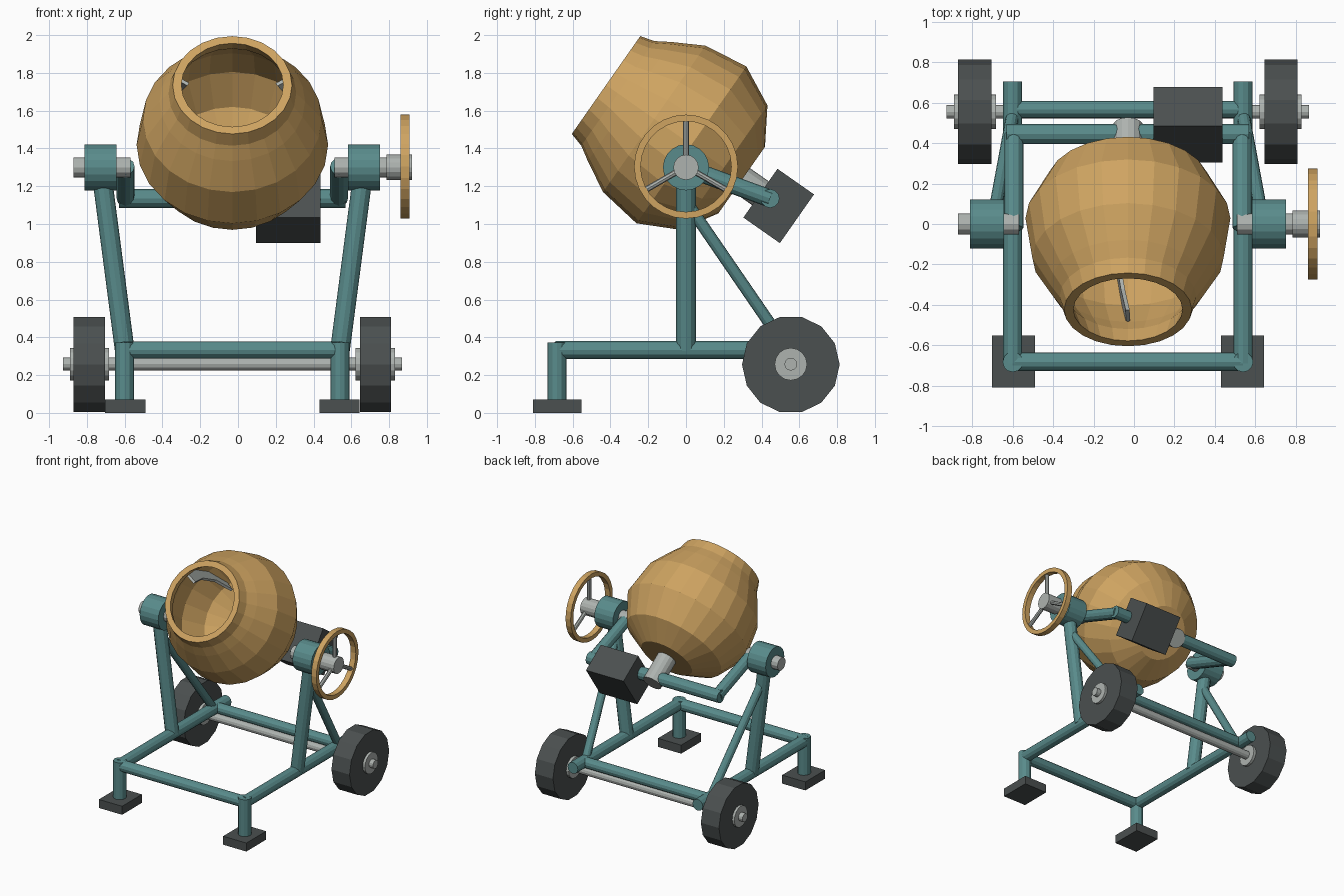
import bpy, math
from mathutils import Vector, Matrix

if "Cube" in bpy.data.objects:
    bpy.data.objects.remove(bpy.data.objects["Cube"])

CX = -0.03                                   # centre plane of the frame
O = Vector((CX, 0, 1.439))                   # point on the drum axis
TILT = Matrix.Translation(O) @ Matrix.Rotation(math.radians(55), 4, 'X')


def material(name, rgb):
    m = bpy.data.materials.new(name)
    m.diffuse_color = (*rgb, 1)
    m.use_nodes = True
    m.node_tree.nodes["Principled BSDF"].inputs["Base Color"].default_value = m.diffuse_color
    return m


TEAL = material("teal_paint", (0.10, 0.26, 0.26))
OCHRE = material("ochre_paint", (0.62, 0.37, 0.12))
DARK = material("dark_rubber", (0.07, 0.08, 0.08))
STEEL = material("steel", (0.42, 0.45, 0.43))


def mesh(name, verts, faces, mat, matrix=None):
    me = bpy.data.meshes.new(name)
    me.from_pydata(verts, [], faces)
    me.materials.append(mat)
    ob = bpy.data.objects.new(name, me)
    bpy.context.collection.objects.link(ob)
    if matrix:
        ob.matrix_world = matrix
    return ob


def rod(name, a, b, r, mat, n=12, spin=0.0):
    a, b = Vector(a), Vector(b)
    d = b - a
    rot = d.to_track_quat('Z', 'Y').to_matrix().to_4x4()
    bpy.ops.mesh.primitive_cylinder_add(vertices=n, radius=r, depth=d.length)
    ob = bpy.context.object
    ob.name = name
    ob.data.materials.append(mat)
    ob.matrix_world = Matrix.Translation((a + b) / 2) @ rot @ Matrix.Rotation(spin, 4, 'Z')
    return ob


def box(name, size, mat, matrix):
    bpy.ops.mesh.primitive_cube_add(size=1)
    ob = bpy.context.object
    ob.name = name
    ob.data.materials.append(mat)
    ob.matrix_world = matrix @ Matrix.Diagonal((*size, 1))
    return ob


def lathe(name, loop, n, mat, matrix):
    """Turn a closed (radius, height) loop about z; radius 0 points become poles."""
    verts, rings = [], []
    for r, z in loop:
        k = 1 if r == 0 else n
        rings.append([len(verts) + (i % k) for i in range(n)])
        verts += [(r * math.cos(2 * math.pi * i / n), r * math.sin(2 * math.pi * i / n), z)
                  for i in range(k)]
    faces = []
    for j, a in enumerate(rings):
        b = rings[(j + 1) % len(rings)]
        for i in range(n):
            f = list(dict.fromkeys((a[i], a[(i + 1) % n], b[(i + 1) % n], b[i])))
            if len(f) > 2:
                faces.append(f)
    return mesh(name, verts, faces, mat, matrix)


# Drum: outer wall from base to mouth, then back down the inside
drum = [(0, -.36), (.215, -.36), (.402, -.245), (.507, -.035), (.473, .205),
        (.385, .365), (.338, .44), (.316, .517), (.27, .517), (.30, .425),
        (.352, .345), (.438, .185), (.468, -.03), (.375, -.22), (.20, -.325), (0, -.325)]
lathe("drum", drum, 24, OCHRE, TILT)

# Three mixing blades inside the drum
strip = [(.36, .34), (.445, .17), (.47, -.05), (.39, -.2),
         (.30, -.2), (.37, -.05), (.35, .15), (.27, .33)]
for k in range(3):
    v = [(.13 * (h - .34) + t, -r, h) for t in (-.01, .01) for r, h in strip]
    f = []
    for i in range(3):
        q = (i, i + 1, 6 - i, 7 - i)
        f += [q[::-1], tuple(j + 8 for j in q)]
    f += [(i, (i + 1) % 8, (i + 1) % 8 + 8, i + 8) for i in range(8)]
    mesh(f"blade_{k}", v, f, STEEL, TILT @ Matrix.Rotation(k * 2 * math.pi / 3, 4, 'Z'))

# Drum hub and motor on the drum axis
rod("drum_hub", TILT @ Vector((0, 0, -.34)), TILT @ Vector((0, 0, -.59)), .077, STEEL, 16)
box("motor_box", (.342, .315, .236), DARK, TILT @ Matrix.Translation((.297, 0, -.599)))

# Cross members of yoke and frame, wheel axle
YOKE = (.445, 1.135)
rod("yoke_bar", (CX - .6, *YOKE), (CX + .6, *YOKE), .05, TEAL)
rod("front_rail", (CX - .57, -.682, .333), (CX + .57, -.682, .333), .045, TEAL)
rod("rear_rail", (CX - .57, .567, .333), (CX + .57, .567, .333), .042, TEAL)
rod("axle", (CX - .897, .555, .258), (CX + .897, .555, .258), .034, STEEL)

# Mirrored side parts
for side, s in (("left", -1), ("right", 1)):
    def P(x, y, z):
        return (CX + s * x, y, z)
    rod(f"{side}_yoke_arm", P(.565, -.02, 1.305), P(.565, *YOKE), .047, TEAL)
    rod(f"{side}_trunnion", P(.54, 0, 1.3), P(.842, 0, 1.3), .053, STEEL)
    rod(f"{side}_bearing", P(.613, 0, 1.3), P(.782, 0, 1.3), .122, TEAL, 20)
    rod(f"{side}_post", P(.57, 0, .333), P(.69, 0, 1.25), .052, TEAL)
    rod(f"{side}_brace", P(.67, 0, 1.12), P(.57, .54, .333), .032, TEAL)
    rod(f"{side}_side_rail", P(.57, -.69, .333), P(.57, .705, .333), .047, TEAL)
    rod(f"{side}_front_leg", P(.57, -.683, .05), P(.57, -.683, .373), .05, TEAL)
    box(f"{side}_foot", (.212, .257, .07), DARK, Matrix.Translation(P(.567, -.681, .035)))
    rod(f"{side}_wheel", P(.675, .555, .256), P(.84, .555, .256), .2585, DARK, 14, math.pi / 14)
    rod(f"{side}_wheel_hub", P(.652, .555, .258), P(.86, .555, .258), .086, STEEL, 16)

# Tilting hand wheel
rod("handwheel_hub", (.785, 0, 1.3), (.92, 0, 1.3), .067, STEEL, 16)
ring = [(.275, -.023), (.275, .023), (.24, .023), (.24, -.023)]
lathe("handwheel_rim", ring, 28, OCHRE,
      Matrix.Translation((.884, 0, 1.304)) @ Matrix.Rotation(math.pi / 2, 4, 'Y'))
for k in range(3):
    a = math.radians(90 + 120 * k)
    rod(f"handwheel_spoke_{k}", (.884, 0, 1.304),
        (.884, .25 * math.cos(a), 1.304 + .25 * math.sin(a)), .016, STEEL, 8)

# Consistent outward normals
import bmesh
for ob in bpy.context.collection.objects:
    bm = bmesh.new()
    bm.from_mesh(ob.data)
    bmesh.ops.recalc_face_normals(bm, faces=bm.faces)
    bm.to_mesh(ob.data)
    bm.free()
